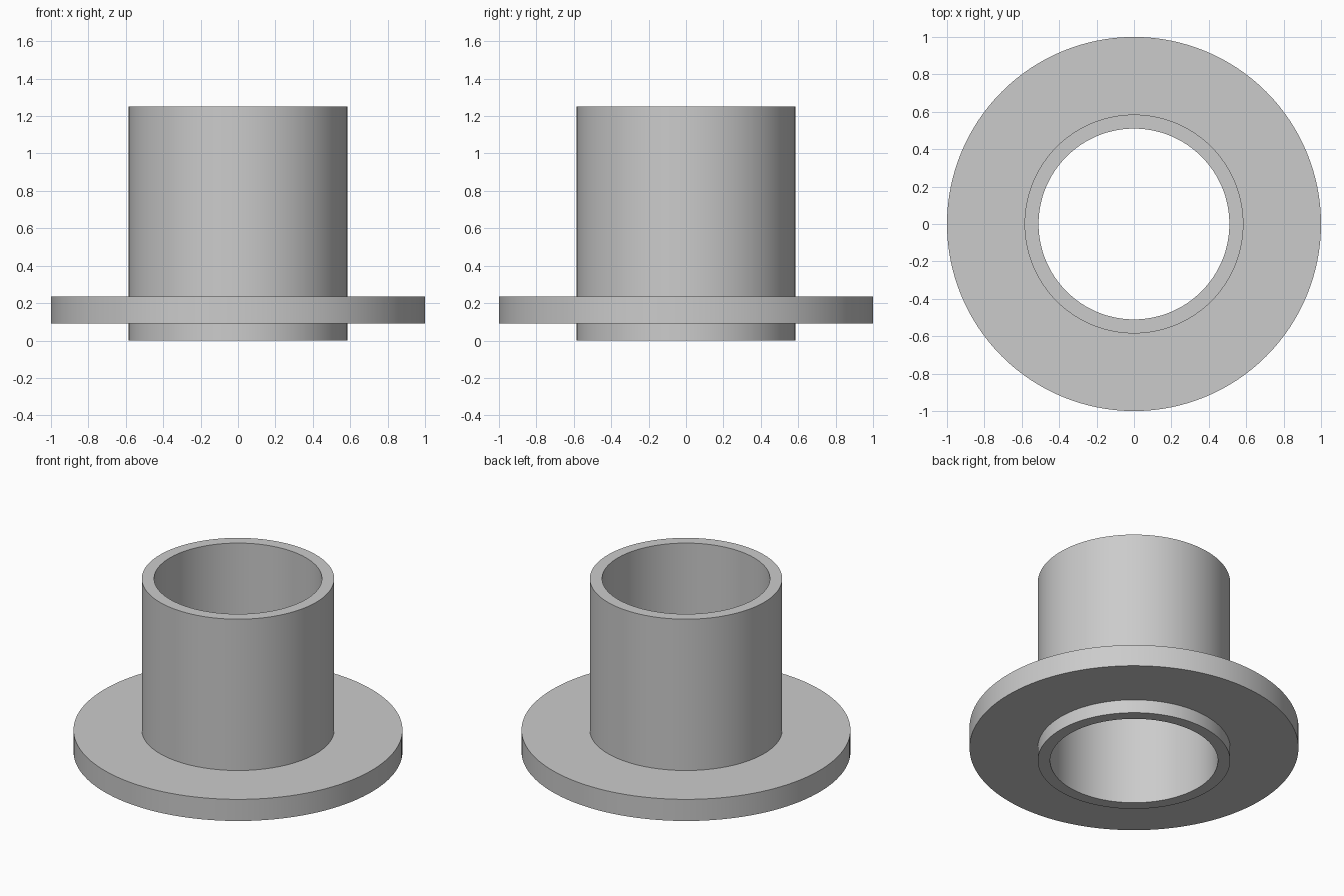
import bpy
import bmesh
import math

cube = bpy.data.objects.get("Cube")
if cube:
    bpy.data.objects.remove(cube, do_unlink=True)

SEGMENTS = 128
BORE, TUBE, FLANGE = 0.51, 0.585, 1.0
HEIGHT, FLANGE_LOW, FLANGE_HIGH = 1.25, 0.09, 0.235

# Plain grey material
grey = bpy.data.materials.new("light_grey")
grey.use_nodes = True
colour = (0.6, 0.6, 0.6, 1)
grey.diffuse_color = colour
grey.node_tree.nodes["Principled BSDF"].inputs["Base Color"].default_value = colour


def lathe(name, profile):
    """Revolve a closed (radius, height) profile around z."""
    bm = bmesh.new()
    rings = []
    for i in range(SEGMENTS):
        a = math.tau * i / SEGMENTS
        rings.append([bm.verts.new((r * math.cos(a), r * math.sin(a), z))
                      for r, z in profile])
    count = len(profile)
    for i, ring in enumerate(rings):
        after = rings[(i + 1) % SEGMENTS]
        for j in range(count):
            k = (j + 1) % count
            bm.faces.new((ring[j], after[j], after[k], ring[k]))
    bmesh.ops.recalc_face_normals(bm, faces=bm.faces)
    mesh = bpy.data.meshes.new(name)
    bm.to_mesh(mesh)
    bm.free()
    mesh.materials.append(grey)
    obj = bpy.data.objects.new(name, mesh)
    bpy.context.collection.objects.link(obj)
    bpy.ops.object.select_all(action="DESELECT")
    obj.select_set(True)
    bpy.context.view_layer.objects.active = obj
    bpy.ops.object.shade_smooth_by_angle(angle=math.radians(30))
    return obj


# Open tube and its wide flange, turned as one piece
lathe("flanged_bushing", [
    (BORE, 0), (TUBE, 0),
    (TUBE, FLANGE_LOW), (FLANGE, FLANGE_LOW),
    (FLANGE, FLANGE_HIGH), (TUBE, FLANGE_HIGH),
    (TUBE, HEIGHT), (BORE, HEIGHT),
])
